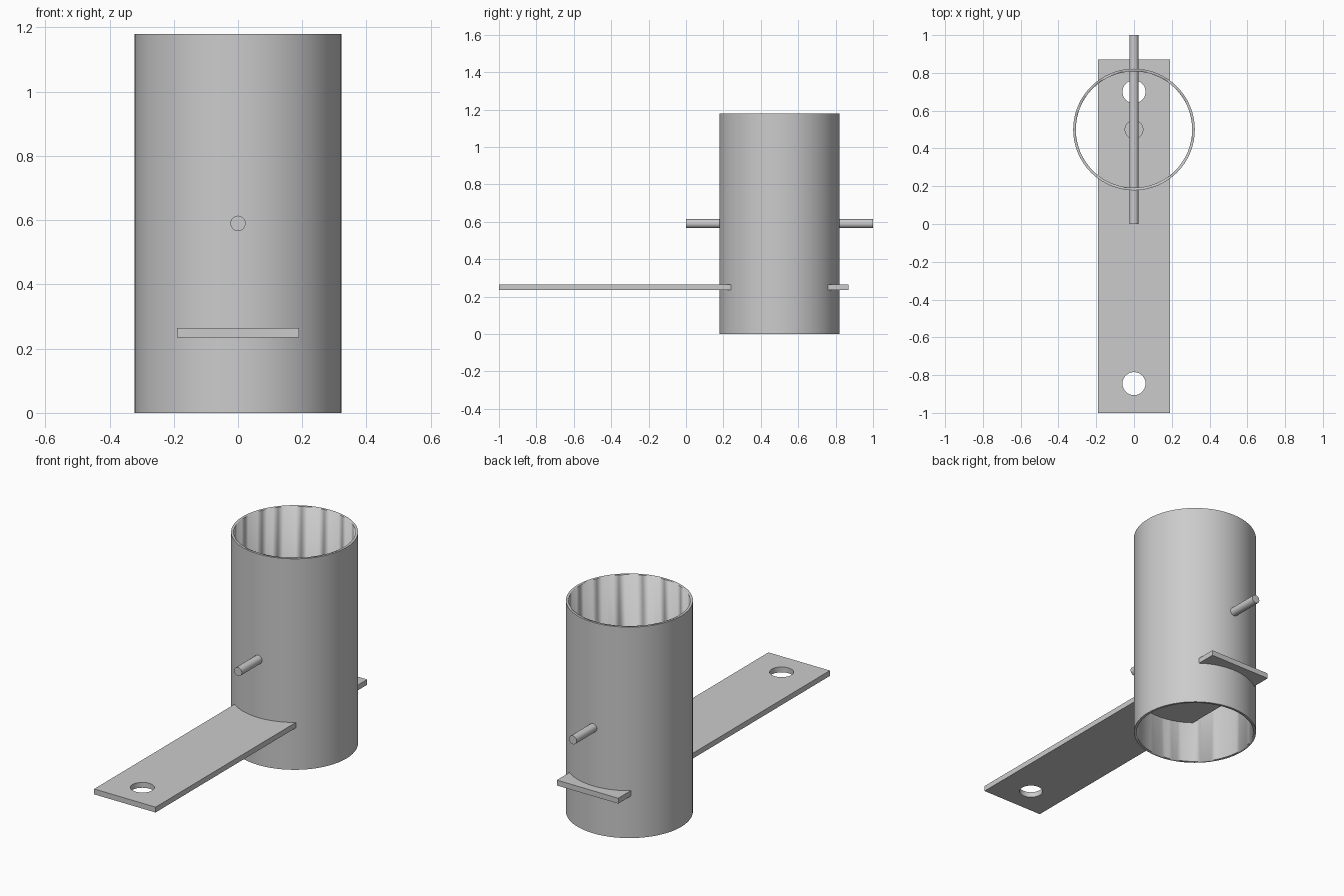
import bpy
import math
from mathutils import Vector

if "Cube" in bpy.data.objects:
    bpy.data.objects.remove(bpy.data.objects["Cube"], do_unlink=True)

steel = bpy.data.materials.new("grey_steel")
steel.use_nodes = True
steel.diffuse_color = (0.6, 0.6, 0.6, 1)
steel.node_tree.nodes["Principled BSDF"].inputs["Base Color"].default_value = steel.diffuse_color

TUBE_Y, TUBE_R, BORE_R, TUBE_H = 0.5, 0.322, 0.308, 1.18
PLATE_Z, PLATE_T = 0.25, 0.03
PLATE_FRONT, PLATE_BACK, PLATE_W = -1.0, 0.87, 0.38


def finish(obj, name):
    obj.name = name
    obj.data.materials.clear()
    obj.data.materials.append(steel)
    return obj


def cylinder(name, start, end, radius, sides):
    """Capped cylinder running between two points."""
    start, end = Vector(start), Vector(end)
    axis = end - start
    bpy.ops.mesh.primitive_cylinder_add(
        vertices=sides, radius=radius, depth=axis.length, location=(start + end) / 2,
        rotation=axis.to_track_quat("Z", "Y").to_euler())
    obj = finish(bpy.context.object, name)
    bpy.ops.object.shade_smooth_by_angle(angle=math.radians(40))
    return obj


def cut(obj, cutter):
    """Subtract a hidden cutter from an object."""
    cutter.hide_render = True
    cutter.hide_set(True)
    cutter.display_type = "WIRE"
    mod = obj.modifiers.new(cutter.name, "BOOLEAN")
    mod.operation = "DIFFERENCE"
    mod.solver = "EXACT"
    mod.object = cutter
    bpy.context.view_layer.objects.active = obj
    bpy.ops.object.modifier_apply(modifier=mod.name)
    bpy.data.objects.remove(cutter, do_unlink=True)


# Open tube
tube = cylinder("tube", (0, TUBE_Y, 0), (0, TUBE_Y, TUBE_H), TUBE_R, 64)
cut(tube, cylinder("bore_cutter", (0, TUBE_Y, -0.1), (0, TUBE_Y, TUBE_H + 0.1), BORE_R, 64))

# Flat mounting plate passing through the tube
bpy.ops.mesh.primitive_cube_add(size=1, location=(0, (PLATE_FRONT + PLATE_BACK) / 2, PLATE_Z))
plate = finish(bpy.context.object, "mounting_plate")
plate.scale = (PLATE_W, PLATE_BACK - PLATE_FRONT, PLATE_T)
bpy.ops.object.transform_apply(location=False, rotation=False, scale=True)

# Bolt holes near both ends of the plate
for y in (-0.845, 0.7):
    cut(plate, cylinder("hole_cutter", (0, y, PLATE_Z - 0.1), (0, y, PLATE_Z + 0.1), 0.061, 32))

# Cross pin through the tube
cylinder("cross_pin", (0, 0, 0.59), (0, 1, 0.59), 0.024, 16)

# Short stud on the plate at the tube axis
cylinder("centre_stud", (0, TUBE_Y, PLATE_Z), (0, TUBE_Y, PLATE_Z + 0.05), 0.05, 24)
